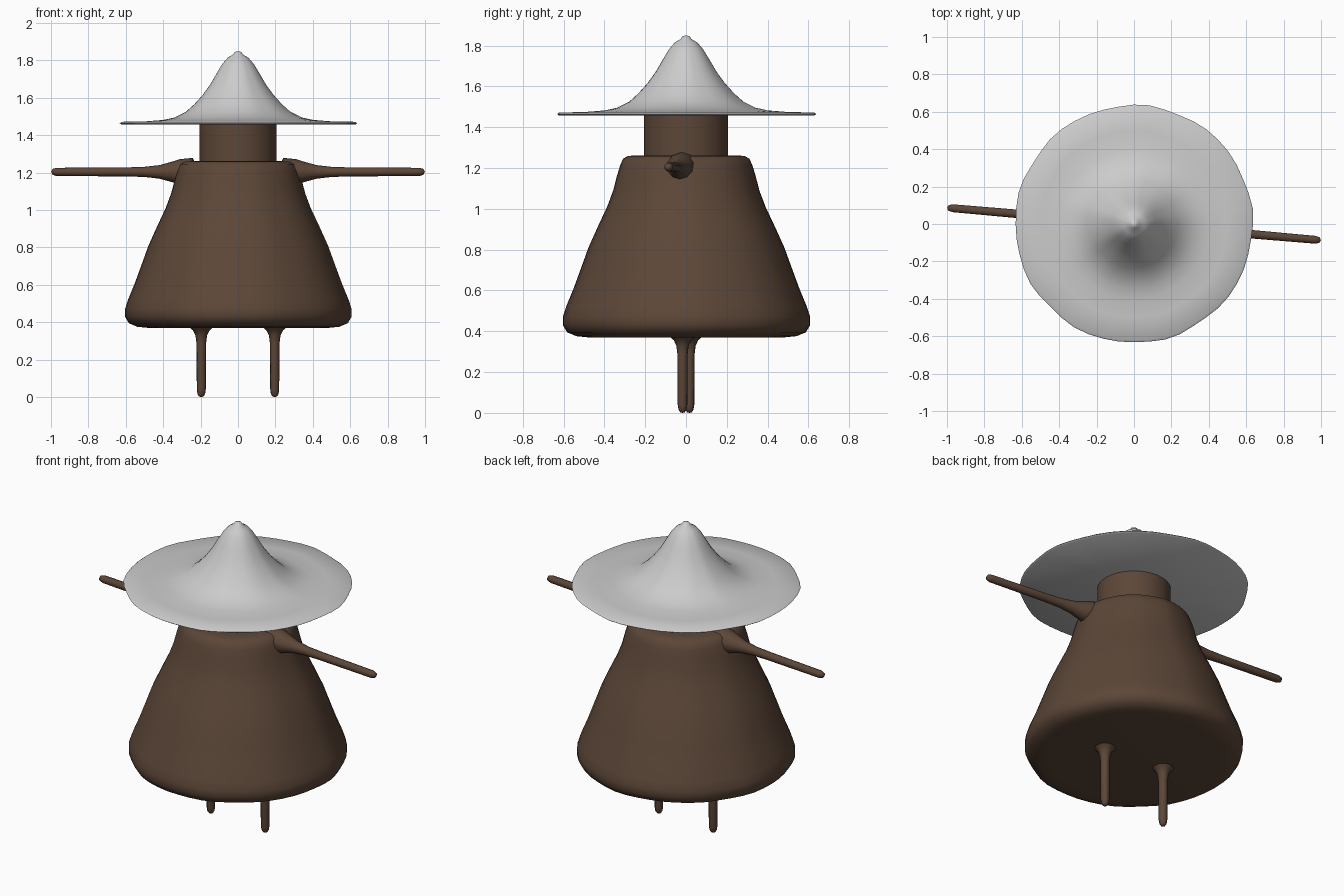
import bpy, bmesh, math
from mathutils import Matrix

if "Cube" in bpy.data.objects:
    bpy.data.objects.remove(bpy.data.objects["Cube"])


def material(name, rgb):
    m = bpy.data.materials.new(name)
    m.diffuse_color = (*rgb, 1)
    m.use_nodes = True
    m.node_tree.nodes["Principled BSDF"].inputs["Base Color"].default_value = m.diffuse_color
    return m


BROWN = material("dark brown", (0.107, 0.062, 0.039))
GREY = material("light grey", (0.6, 0.6, 0.6))


def lathe(name, profile, segs, mat, matrix=Matrix(), ripple=0.0, sharp=50):
    """Spin (radius, z) points round z; ripple makes the outline slightly wavy."""
    bm = bmesh.new()
    rings = []
    for r, z in profile:
        ring = []
        for i in range(segs):
            a = 2 * math.pi * i / segs
            wave = 1 + ripple * (math.sin(9 * a + 0.6) + 0.5 * math.sin(14 * a))
            ring.append(bm.verts.new((r * wave * math.cos(a), r * wave * math.sin(a), z)))
        rings.append(ring)
    for lo, hi in zip(rings, rings[1:]):
        for i in range(segs):
            j = (i + 1) % segs
            bm.faces.new((lo[i], lo[j], hi[j], hi[i]))
    bmesh.ops.remove_doubles(bm, verts=bm.verts, dist=1e-5)
    bmesh.ops.recalc_face_normals(bm, faces=bm.faces)
    bm.transform(matrix)
    me = bpy.data.meshes.new(name)
    bm.to_mesh(me)
    bm.free()
    me.materials.append(mat)
    for p in me.polygons:
        p.use_smooth = True
    me.set_sharp_from_angle(angle=math.radians(sharp))
    ob = bpy.data.objects.new(name, me)
    bpy.context.collection.objects.link(ob)
    return ob


# Bell-shaped cloak body
lathe("body", [(0, 0.37), (0.48, 0.37), (0.54, 0.376), (0.585, 0.395), (0.606, 0.43),
               (0.606, 0.47), (0.59, 0.52), (0.553, 0.61), (0.52, 0.7), (0.48, 0.81),
               (0.435, 0.91), (0.388, 1.01), (0.358, 1.09), (0.34, 1.16), (0.325, 1.21),
               (0.31, 1.245), (0.285, 1.259), (0.24, 1.262), (0, 1.262)],
      48, BROWN, ripple=0.005)

# Neck
lathe("neck", [(0, 1.25), (0.205, 1.25), (0.205, 1.465), (0, 1.465)], 32, BROWN)

# Wide-brimmed pointed hat
lathe("hat", [(0, 1.457), (0.625, 1.457), (0.635, 1.464), (0.625, 1.472), (0.5, 1.474),
              (0.4, 1.482), (0.34, 1.495), (0.28, 1.525), (0.235, 1.565), (0.19, 1.615),
              (0.15, 1.67), (0.115, 1.73), (0.085, 1.78), (0.055, 1.815), (0.026, 1.832),
              (0.018, 1.845), (0, 1.85)], 48, GREY, ripple=0.006, sharp=60)

# Thin arms flaring out of the shoulders, and legs flaring under the body
ARM = [(0, 0.2), (0.075, 0.24), (0.068, 0.31), (0.052, 0.36), (0.036, 0.42), (0.027, 0.5),
       (0.024, 0.6), (0.022, 0.97), (0.016, 0.992), (0, 1.0)]
LEG = [(0, 0), (0.012, 0.003), (0.02, 0.015), (0.024, 0.04), (0.026, 0.29),
       (0.031, 0.33), (0.044, 0.356), (0.062, 0.372), (0, 0.38)]
TWIST = -math.atan(0.087)
for side, turn in (("right", 0), ("left", math.pi)):
    spin = Matrix.Rotation(TWIST + turn, 4, 'Z')
    lathe(side + "_arm", ARM, 10, BROWN,
          spin @ Matrix.Translation((0.003, 0, 1.204)) @ Matrix.Rotation(math.pi / 2, 4, 'Y'))
    lathe(side + "_leg", LEG, 10, BROWN, spin @ Matrix.Translation((0.197, 0, 0)))
